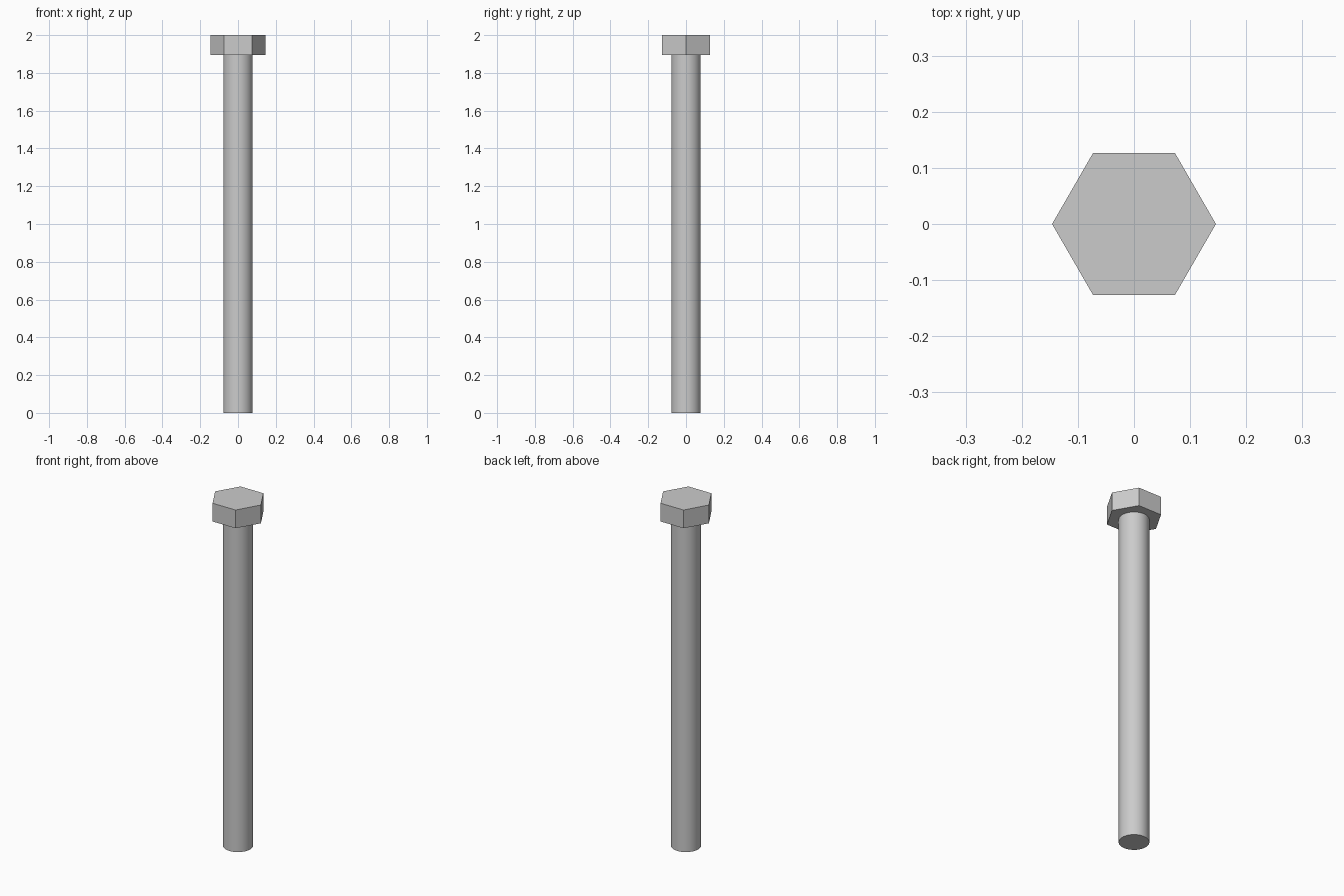
import bpy
import bmesh
from math import cos, sin, tau, radians

default_cube = bpy.data.objects.get("Cube")
if default_cube:
    bpy.data.objects.remove(default_cube, do_unlink=True)

HEAD_BOTTOM, TOP = 1.895, 2.0

# Plain steel grey
steel = bpy.data.materials.new("steel_grey")
steel.use_nodes = True
colour = (0.6, 0.6, 0.6, 1.0)
steel.diffuse_color = colour
steel.node_tree.nodes["Principled BSDF"].inputs["Base Color"].default_value = colour


def prism(name, sides, radius, bottom, top):
    """Extrude a regular polygon, with a corner on +x, from bottom to top."""
    bm = bmesh.new()
    ring = [bm.verts.new((radius * cos(tau * i / sides),
                          radius * sin(tau * i / sides), bottom))
            for i in range(sides)]
    base = bm.faces.new(ring)
    extruded = bmesh.ops.extrude_face_region(bm, geom=[base], use_keep_orig=True)
    moved = [v for v in extruded["geom"] if isinstance(v, bmesh.types.BMVert)]
    bmesh.ops.translate(bm, verts=moved, vec=(0, 0, top - bottom))
    bmesh.ops.recalc_face_normals(bm, faces=bm.faces)
    mesh = bpy.data.meshes.new(name)
    bm.to_mesh(mesh)
    bm.free()
    mesh.materials.append(steel)
    obj = bpy.data.objects.new(name, mesh)
    bpy.context.collection.objects.link(obj)
    return obj


# Hexagonal head with flat faces
prism("head", 6, 0.146, HEAD_BOTTOM, TOP)

# Smooth round shaft with a sharp end
shaft = prism("shaft", 64, 0.078, 0.0, HEAD_BOTTOM)
bpy.ops.object.select_all(action="DESELECT")
shaft.select_set(True)
bpy.context.view_layer.objects.active = shaft
bpy.ops.object.shade_smooth_by_angle(angle=radians(30))
